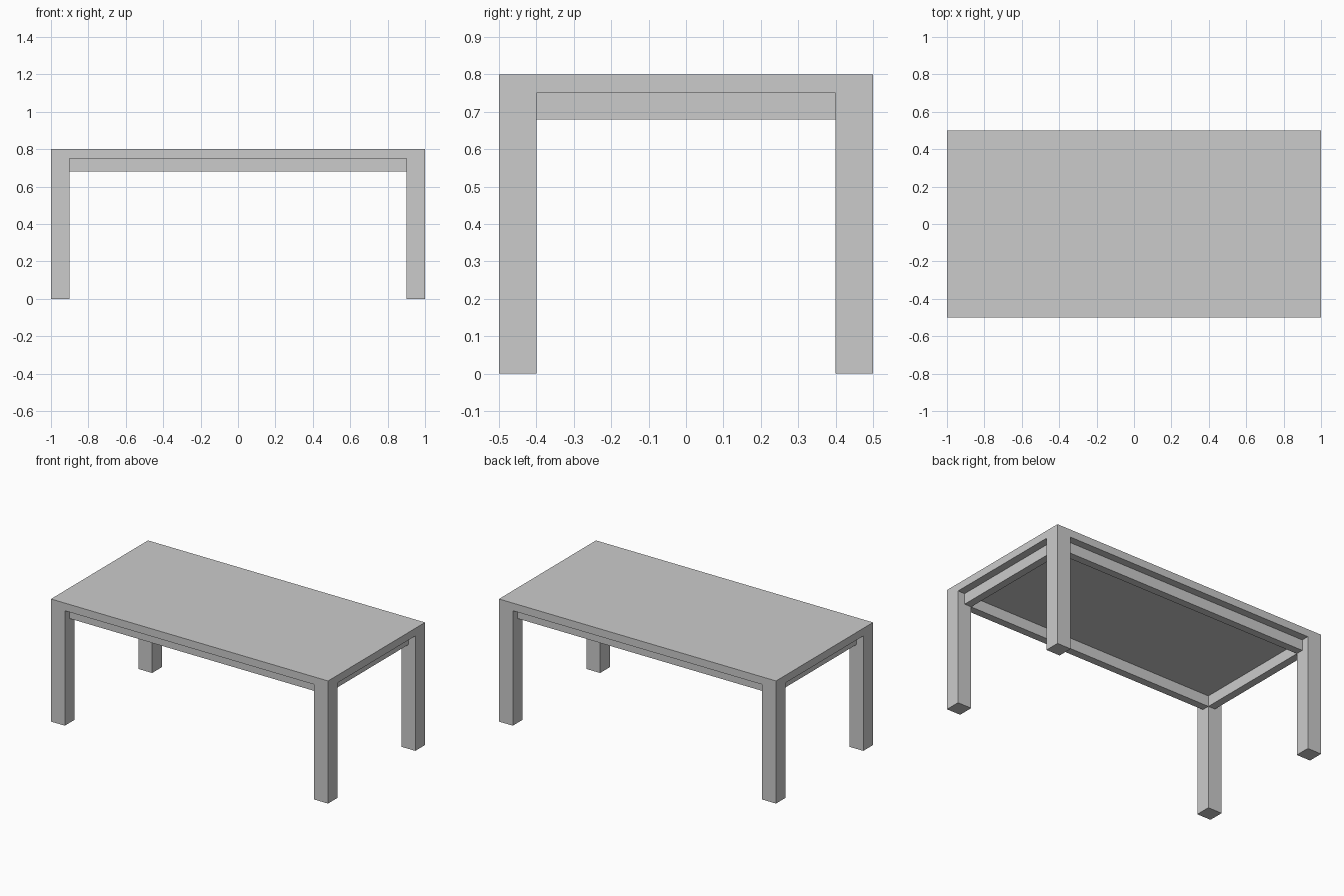
import bpy, bmesh
from mathutils import Vector

if "Cube" in bpy.data.objects:
    bpy.data.objects.remove(bpy.data.objects["Cube"])

HX, HY = 1.0, 0.5           # half size of the table
LEG = 0.1                   # leg width
TOP, UNDER = 0.8, 0.75      # slab top and underside
RAIL_Z, RAIL_T = 0.68, 0.05  # apron bottom and thickness


def finish(bm, name):
    bmesh.ops.recalc_face_normals(bm, faces=bm.faces)
    mesh = bpy.data.meshes.new(name)
    bm.to_mesh(mesh)
    bm.free()
    obj = bpy.data.objects.new(name, mesh)
    bpy.context.collection.objects.link(obj)
    return obj


def box(name, lo, hi):
    bm = bmesh.new()
    bmesh.ops.create_cube(bm, size=1)
    lo, hi = Vector(lo), Vector(hi)
    for v in bm.verts:
        v.co = Vector((lo[i] + (v.co[i] + 0.5) * (hi[i] - lo[i]) for i in range(3)))
    return finish(bm, name)


# Table top with legs in one piece: slab cut at the leg lines, corners pulled down
bm = bmesh.new()
bmesh.ops.create_cube(bm, size=1)
for v in bm.verts:
    v.co = (v.co.x * 2 * HX, v.co.y * 2 * HY, TOP if v.co.z > 0 else UNDER)
for axis, half in (((1, 0, 0), HX), ((0, 1, 0), HY)):
    for s in (-1, 1):
        bmesh.ops.bisect_plane(bm, geom=bm.verts[:] + bm.edges[:] + bm.faces[:],
                               plane_co=Vector(axis) * s * (half - LEG), plane_no=axis)
bm.normal_update()
corners = [f for f in bm.faces if f.normal.z < -0.5
           and abs(f.calc_center_median().x) > HX - LEG
           and abs(f.calc_center_median().y) > HY - LEG]
for f in bmesh.ops.extrude_discrete_faces(bm, faces=corners)["faces"]:
    for v in f.verts:
        v.co.z = 0
# Join the leg tops to the slab and drop the hidden faces
bmesh.ops.remove_doubles(bm, verts=bm.verts, dist=1e-5)
bmesh.ops.dissolve_limit(bm, angle_limit=0.01, verts=bm.verts, edges=bm.edges)
finish(bm, "table_top_and_legs")

# Apron rails between the legs, set back from the outer faces
ix, iy = HX - LEG, HY - LEG
for name, s in (("front_apron", -1), ("back_apron", 1)):
    ys = sorted((s * iy, s * (iy + RAIL_T)))
    box(name, (-ix, ys[0], RAIL_Z), (ix, ys[1], UNDER))
for name, s in (("left_apron", -1), ("right_apron", 1)):
    xs = sorted((s * ix, s * (ix + RAIL_T)))
    box(name, (xs[0], -iy, RAIL_Z), (xs[1], iy, UNDER))
